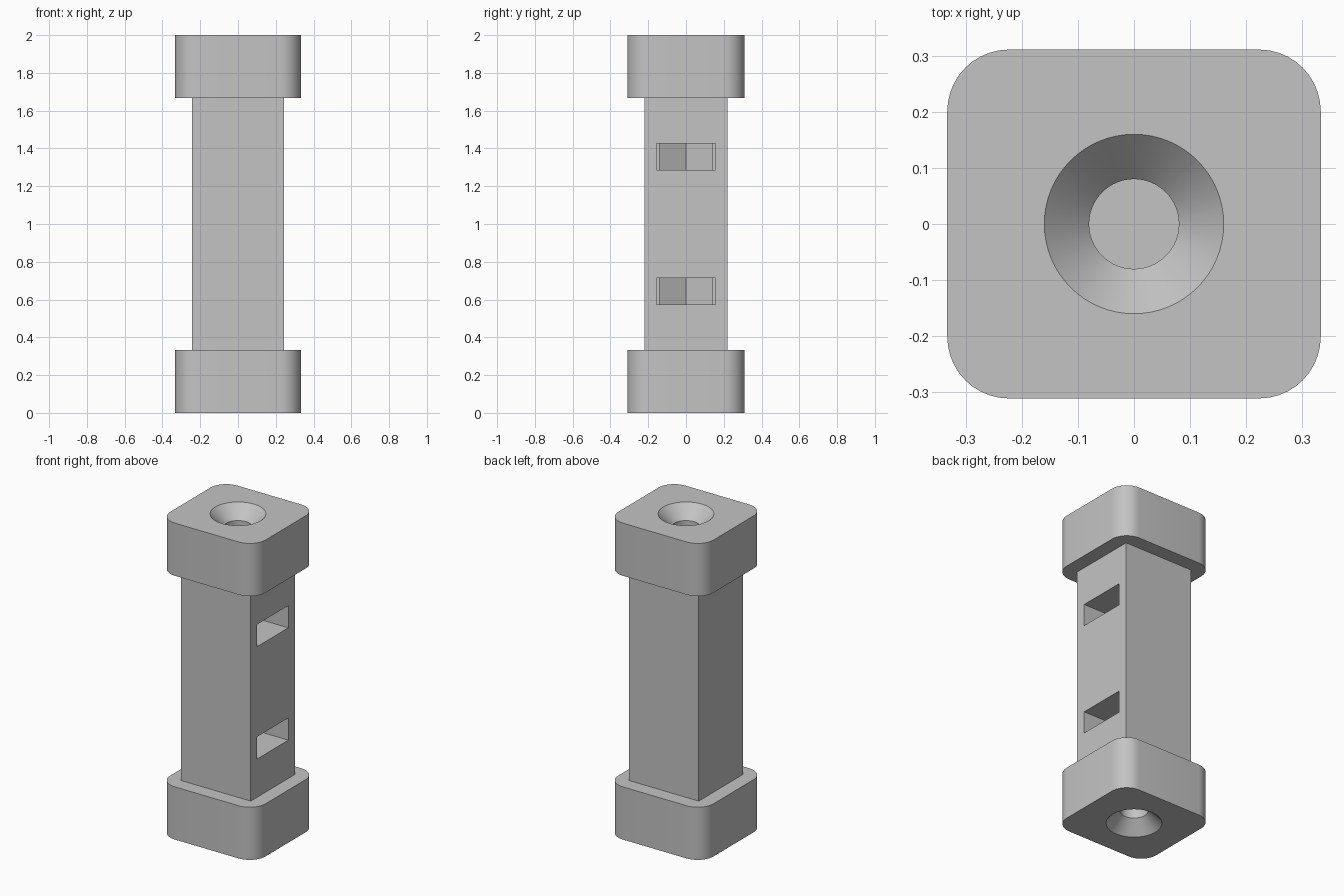
import bpy
import bmesh
import math

cube = bpy.data.objects.get("Cube")
if cube:
    bpy.data.objects.remove(cube, do_unlink=True)

HALF_X, HALF_Y, CORNER = 0.333, 0.311, 0.11
CAP_H, TOTAL = 0.333, 2.0
SLOT_LOW, SLOT_HIGH = 0.575, 0.715

grey = bpy.data.materials.new("plain grey")
grey.use_nodes = True
colour = (0.55, 0.55, 0.55, 1)
grey.diffuse_color = colour
grey.node_tree.nodes["Principled BSDF"].inputs["Base Color"].default_value = colour


def finish(name, bm):
    bmesh.ops.recalc_face_normals(bm, faces=bm.faces)
    mesh = bpy.data.meshes.new(name)
    bm.to_mesh(mesh)
    bm.free()
    mesh.materials.append(grey)
    obj = bpy.data.objects.new(name, mesh)
    bpy.context.collection.objects.link(obj)
    return obj


def prism(name, outline, z0, z1):
    """Upright solid with the given plan outline."""
    bm = bmesh.new()
    face = bm.faces.new([bm.verts.new((x, y, z0)) for x, y in outline])
    geom = bmesh.ops.extrude_face_region(bm, geom=[face])["geom"]
    verts = [v for v in geom if isinstance(v, bmesh.types.BMVert)]
    bmesh.ops.translate(bm, verts=verts, vec=(0, 0, z1 - z0))
    return finish(name, bm)


def lathe(name, profile, sides=64):
    """Solid of revolution from (radius, height) rings."""
    bm = bmesh.new()
    rings = []
    for r, z in profile:
        angles = [math.tau * i / sides for i in range(sides)]
        rings.append([bm.verts.new((r * math.cos(a), r * math.sin(a), z)) for a in angles])
    for low, high in zip(rings, rings[1:]):
        for i in range(sides):
            j = (i + 1) % sides
            bm.faces.new((low[i], low[j], high[j], high[i]))
    bm.faces.new(rings[0])
    bm.faces.new(rings[-1])
    return finish(name, bm)


def rounded_rectangle(hx, hy, r, steps=10):
    points = []
    for k, (sx, sy) in enumerate([(1, 1), (-1, 1), (-1, -1), (1, -1)]):
        for i in range(steps + 1):
            a = math.pi / 2 * (k + i / steps)
            points.append((sx * (hx - r) + r * math.cos(a), sy * (hy - r) + r * math.sin(a)))
    return points


def activate(obj):
    bpy.ops.object.select_all(action='DESELECT')
    obj.select_set(True)
    bpy.context.view_layer.objects.active = obj


def cut(obj, cutter):
    activate(obj)
    mod = obj.modifiers.new("cut", 'BOOLEAN')
    mod.operation = 'DIFFERENCE'
    mod.solver = 'EXACT'
    mod.object = cutter
    bpy.ops.object.modifier_apply(modifier=mod.name)


# Rounded end blocks and the square shaft between them
plan = rounded_rectangle(HALF_X, HALF_Y, CORNER)
bottom_block = prism("bottom_block", plan, 0, CAP_H)
top_block = prism("top_block", plan, TOTAL - CAP_H, TOTAL)
shaft_plan = [(-0.243, -0.22), (0.243, -0.22), (0.243, 0.22), (-0.243, 0.22)]
shaft = prism("shaft", shaft_plan, CAP_H, TOTAL - CAP_H)

# Side slots with a half-hexagon back, open on +x
half = [(0.3, 0.155), (0, 0.155), (0, 0.14), (-0.081, 0.14)]
slot_plan = half + [(-0.162, 0)] + [(x, -y) for x, y in reversed(half)]

# Countersunk screw hole, running from each end into its slot
hole_profile = [(0.18, -0.02), (0.08, 0.08), (0.08, (SLOT_LOW + SLOT_HIGH) / 2)]

for block, flip in ((bottom_block, False), (top_block, True)):
    def height(z):
        return TOTAL - z if flip else z
    slot = prism("slot_cutter", slot_plan, *sorted((height(SLOT_LOW), height(SLOT_HIGH))))
    hole = lathe("hole_cutter", [(r, height(z)) for r, z in hole_profile])
    cut(shaft, slot)
    cut(shaft, hole)
    cut(block, hole)
    for cutter in (slot, hole):
        bpy.data.objects.remove(cutter, do_unlink=True)

# Smooth the rounded corners and holes, keep hard edges
for obj in (bottom_block, top_block, shaft):
    activate(obj)
    bpy.ops.object.shade_smooth_by_angle(angle=math.radians(25))
